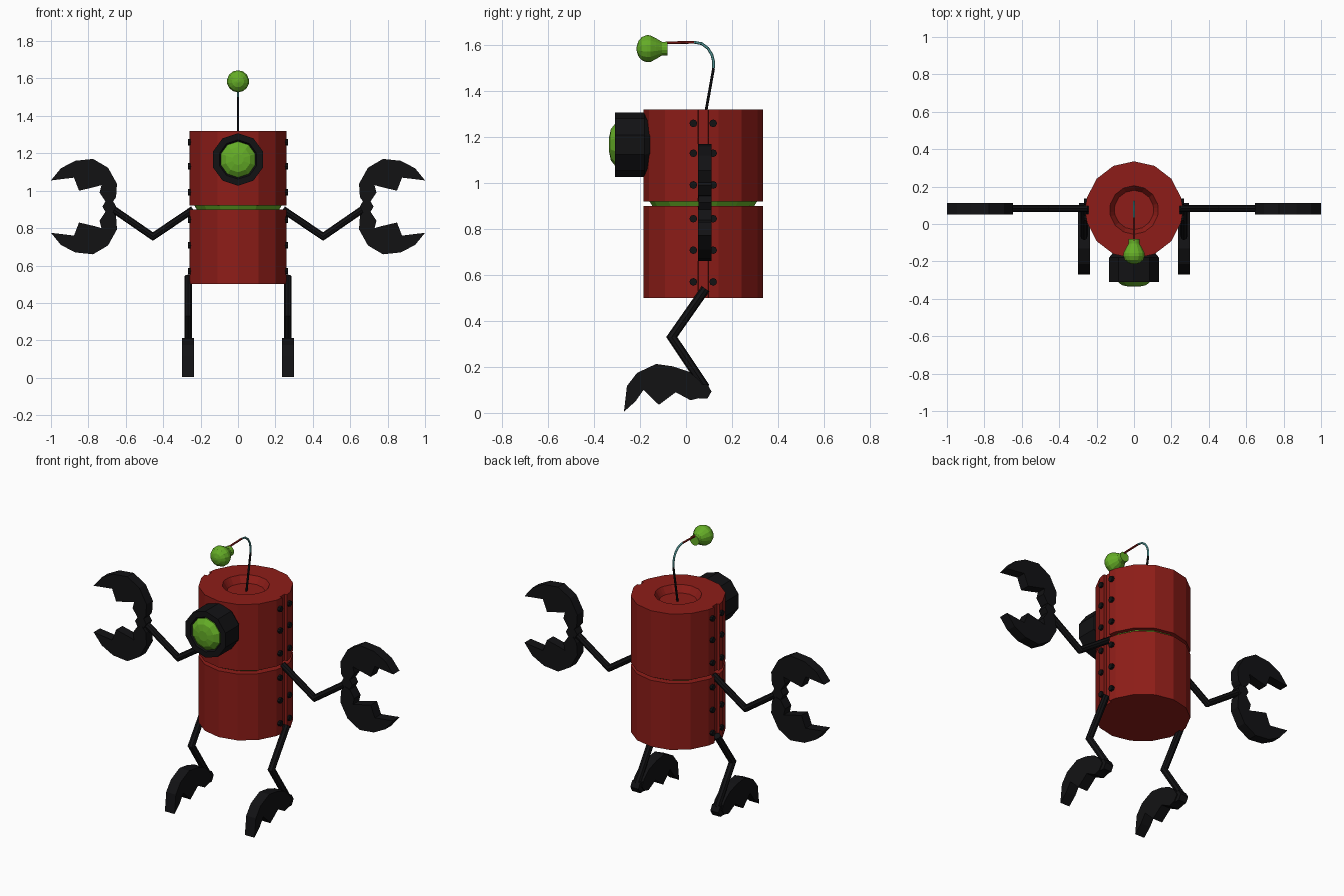
import bpy, bmesh
from math import sin, cos, pi, radians
from mathutils import Vector

if "Cube" in bpy.data.objects:
    bpy.data.objects.remove(bpy.data.objects["Cube"])

CY = 0.075  # y of the body axis


def material(name, rgb):
    m = bpy.data.materials.new(name)
    m.diffuse_color = (*rgb, 1)
    m.use_nodes = True
    m.node_tree.nodes["Principled BSDF"].inputs["Base Color"].default_value = m.diffuse_color
    return m


RED = material("red_paint", (0.27, 0.012, 0.009))
BLACK = material("black_metal", (0.006, 0.006, 0.007))
GREEN = material("green_glow", (0.13, 0.42, 0.02))
TEAL = material("teal_wire", (0.12, 0.45, 0.45))


def loft(name, rings, mat):
    """Skin a list of equal-length point rings and cap both ends."""
    bm = bmesh.new()
    vs = [[bm.verts.new(p) for p in r] for r in rings]
    n = len(vs[0])
    for a, b in zip(vs, vs[1:]):
        for i in range(n):
            j = (i + 1) % n
            bm.faces.new((a[i], a[j], b[j], b[i]))
    bm.faces.new(vs[0])
    bm.faces.new(vs[-1])
    bmesh.ops.recalc_face_normals(bm, faces=bm.faces)
    me = bpy.data.meshes.new(name)
    bm.to_mesh(me)
    bm.free()
    me.materials.append(mat)
    ob = bpy.data.objects.new(name, me)
    bpy.context.collection.objects.link(ob)
    return ob


def y_rings(profile, n, z):
    """Rings of n sides around the y axis at height z, from (radius, y) pairs."""
    return [[(r * sin(2 * pi * i / n), y, z + r * cos(2 * pi * i / n))
             for i in range(n)] for r, y in profile]


def tube(name, path, normal, r, mat, n=8):
    """Round tube along a planar path with mitred corners."""
    pts, up = [Vector(p) for p in path], Vector(normal)
    dirs = [(b - a).normalized() for a, b in zip(pts, pts[1:])]
    rings = []
    for k, p in enumerate(pts):
        d0, d1 = dirs[max(k - 1, 0)], dirs[min(k, len(dirs) - 1)]
        s = up.cross((d0 + d1).normalized())
        w = 1 / max(0.5, s.dot(up.cross(d0)))
        rings.append([p + s * (r * w * cos(2 * pi * i / n)) + up * (r * sin(2 * pi * i / n))
                      for i in range(n)])
    return loft(name, rings, mat)


# Body: two stacked cans with a vertical seam on each side
ANGLES = [5, 5.01, 15, 40, 65, 90, 115, 140, 165, 174.99, 175]
ANGLES += [a + 180 for a in ANGLES]


def body_ring(r, z, seam=0.016):
    ring = []
    for a in ANGLES:
        q = r - seam if a % 180 in (5, 175) else r
        ring.append((q * cos(radians(a)), CY + q * sin(radians(a)), z))
    return ring


loft("lower_body", [body_ring(0.26, 0.50), body_ring(0.26, 0.90)], RED)
loft("upper_body", [body_ring(0.26, 0.92), body_ring(0.26, 1.32),
                    body_ring(0.13, 1.32, 0), body_ring(0.105, 1.28, 0)], RED)
loft("waist_core", [body_ring(0.215, 0.89, 0), body_ring(0.24, 0.93, 0)], GREEN)

# Eye housing and faceted lens
loft("eye_housing", y_rings([(0.115, -0.15), (0.14, -0.18), (0.14, -0.31),
                             (0.105, -0.31), (0.095, -0.295)], 10, 1.167), BLACK)
loft("eye_lens", y_rings([(0.098, -0.28), (0.096, -0.305), (0.068, -0.327),
                          (0.03, -0.335)], 10, 1.167), GREEN)

# Antenna: straight stem, teal bend, red tip and bulb
loft("antenna_bulb", y_rings([(0.03, -0.08), (0.03, -0.105), (0.045, -0.13), (0.058, -0.155),
                              (0.059, -0.17), (0.051, -0.192), (0.032, -0.208),
                              (0.008, -0.215)], 14, 1.585), GREEN)
bend = [(0, 0.12, 1.50), (0, 0.12, 1.53), (0, 0.112, 1.56), (0, 0.095, 1.587),
        (0, 0.068, 1.607), (0, 0.035, 1.613)]
tube("antenna_stem", [(0, 0.08, 1.275), bend[0]], (1, 0, 0), 0.006, BLACK, 6)
tube("antenna_bend", bend, (1, 0, 0), 0.006, TEAL, 6)
tube("antenna_tip", [bend[-1], (0, -0.09, 1.610)], (1, 0, 0), 0.006, RED, 6)

# Claw outlines: hand jaw in (x, z), foot in (y, z)
JAW = [(1.0, 1.055), (0.947, 1.12), (0.87, 1.16), (0.775, 1.17), (0.695, 1.123),
       (0.647, 1.037), (0.652, 0.965), (0.675, 0.935), (0.71, 0.945), (0.74, 0.99),
       (0.73, 1.03), (0.765, 1.02), (0.85, 1.0), (0.877, 1.07)]
FOOT = [(-0.27, 0.005), (-0.257, 0.117), (-0.213, 0.174), (-0.13, 0.213), (-0.055, 0.202),
        (0.015, 0.178), (0.06, 0.14), (0.085, 0.10), (0.06, 0.065), (0.02, 0.055),
        (-0.045, 0.09), (-0.118, 0.035), (-0.185, 0.10), (-0.22, 0.05)]


def hexagon(cx, cz, r):
    return [(cx + r * cos(i * pi / 3), cz + r * sin(i * pi / 3)) for i in range(6)]


AY, LX, HT = 0.082, 0.267, 0.030  # arm y, leg x, half claw thickness
for s, side in ((1, "left"), (-1, "right")):
    def hand_part(name, outline, t):
        loft(f"{side}_{name}", [[(s * x, AY + d, z) for x, z in outline] for d in (-t, t)], BLACK)

    def foot_part(name, outline, t):
        loft(f"{side}_{name}", [[(s * LX + d, y, z) for y, z in outline] for d in (-t, t)], BLACK)

    # Arm with two-jawed hand
    tube(f"{side}_arm", [(s * 0.24, AY, 0.90), (s * 0.455, AY, 0.755), (s * 0.68, AY, 0.91)],
         (0, 1, 0), 0.019, BLACK)
    hand_part("wrist", hexagon(0.688, 0.915, 0.037), 0.028)
    hand_part("upper_jaw", JAW, HT)
    hand_part("lower_jaw", [(x, 1.83 - z) for x, z in JAW], HT)

    # Leg with hooked foot
    tube(f"{side}_leg", [(s * LX, 0.085, 0.54), (s * LX, -0.062, 0.33), (s * LX, 0.085, 0.11)],
         (1, 0, 0), 0.02, BLACK)
    foot_part("ankle", hexagon(0.075, 0.093, 0.036), 0.027)
    foot_part("foot", FOOT, 0.032)

    # Rivets along the seam
    for k, z in enumerate((0.57, 0.708, 0.845, 0.992, 1.13, 1.26)):
        for d in (-0.043, 0.043):
            rings = [[(s * x, CY + d + 0.017 * cos(i * pi / 4), z + 0.017 * sin(i * pi / 4))
                      for i in range(8)] for x in (0.24, 0.268)]
            loft(f"{side}_rivet_{k}", rings, BLACK)
